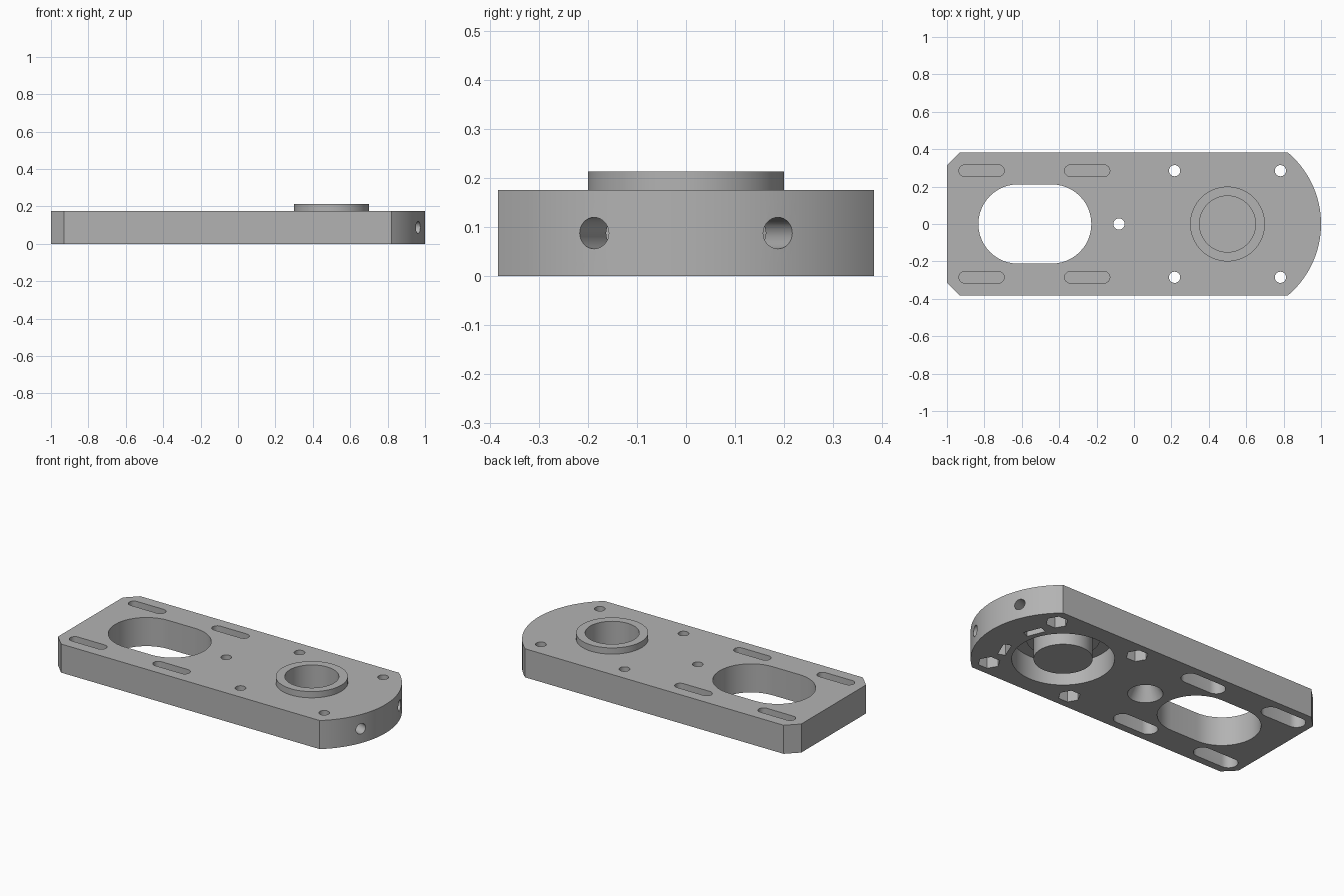
import bpy
import bmesh
from math import sin, cos, pi, radians, asin
from mathutils import Matrix

cube = bpy.data.objects.get("Cube")
if cube:
    bpy.data.objects.remove(cube)

grey = bpy.data.materials.new("plain grey")
grey.use_nodes = True
grey.diffuse_color = (0.45, 0.45, 0.45, 1)
grey.node_tree.nodes["Principled BSDF"].inputs["Base Color"].default_value = (0.45, 0.45, 0.45, 1)

HEIGHT = 0.175
HALF_WIDTH = 0.383
HUB_X = 0.5
OVER = 0.05


def make_object(name, bm):
    bmesh.ops.recalc_face_normals(bm, faces=bm.faces)
    mesh = bpy.data.meshes.new(name)
    bm.to_mesh(mesh)
    bm.free()
    mesh.materials.append(grey)
    obj = bpy.data.objects.new(name, mesh)
    bpy.context.collection.objects.link(obj)
    return obj


def prism(name, outline, z0, z1):
    """Extrude a flat outline between two heights."""
    bm = bmesh.new()
    face = bm.faces.new([bm.verts.new((x, y, z0)) for x, y in outline])
    grown = bmesh.ops.extrude_face_region(bm, geom=[face])["geom"]
    for v in grown:
        if isinstance(v, bmesh.types.BMVert):
            v.co.z = z1
    return make_object(name, bm)


def cylinder(name, x, y, r0, z0, z1, r1=None, sides=48):
    bm = bmesh.new()
    place = Matrix.Translation((x, y, (z0 + z1) / 2))
    bmesh.ops.create_cone(bm, cap_ends=True, segments=sides, radius1=r0,
                          radius2=r0 if r1 is None else r1, depth=z1 - z0, matrix=place)
    return make_object(name, bm)


def slot_outline(x, y, half, r, steps=24):
    """Rounded slot lying along x."""
    pts = []
    for side, start in ((1, -pi / 2), (-1, pi / 2)):
        for i in range(steps + 1):
            a = start + pi * i / steps
            pts.append((x + side * half + r * cos(a), y + r * sin(a)))
    return pts


def cut(target, cutter):
    mod = target.modifiers.new("cut", "BOOLEAN")
    mod.operation = "DIFFERENCE"
    mod.solver = "EXACT"
    mod.object = cutter
    bpy.context.view_layer.objects.active = target
    bpy.ops.object.modifier_apply(modifier=mod.name)
    bpy.data.objects.remove(cutter)


# Plate: chamfered corners at one end, round nose at the other
nose = asin(HALF_WIDTH / 0.5)
outline = [(HUB_X + 0.5 * cos(a), 0.5 * sin(a))
           for a in (nose * (i / 24 - 1) for i in range(49))]
outline += [(-0.93, HALF_WIDTH), (-1, 0.313), (-1, -0.313), (-0.93, -HALF_WIDTH)]
plate = prism("plate", outline, 0, HEIGHT)

# Large oval window
cut(plate, prism("window_cutter", slot_outline(-0.53, 0, 0.09, 0.212), -OVER, HEIGHT + OVER))

# Bearing recess underneath and the opening for the hub
cut(plate, cylinder("recess_cutter", HUB_X, 0, 0.278, -OVER, 0.14, sides=80))
cut(plate, cylinder("hub_cutter", HUB_X, 0, 0.18, 0.1, HEIGHT + OVER, sides=64))

# Countersunk centre hole
cut(plate, cylinder("centre_hole_cutter", -0.08, 0, 0.03, -OVER, HEIGHT + OVER))
cut(plate, cylinder("countersink_cutter", -0.08, 0, 0.097, -0.001, 0.12, r1=0.031))

for side in (1, -1):
    y = 0.285 * side
    # Slots: narrow above, wide below, with a thin web between
    for x in (-0.815, -0.25):
        cut(plate, prism("slot_cutter", slot_outline(x, y, 0.09, 0.031, 12), 0.1, HEIGHT + OVER))
        cut(plate, prism("nut_slot_cutter", slot_outline(x, y, 0.09, 0.052, 12), -OVER, 0.093))
    # Bolt holes with hexagonal nut pockets underneath
    for x in (0.217, 0.783):
        cut(plate, cylinder("bolt_cutter", x, y, 0.03, -OVER, HEIGHT + OVER, sides=32))
        hexagon = [(x + 0.062 * cos(i * pi / 3), y + 0.062 * sin(i * pi / 3)) for i in range(6)]
        cut(plate, prism("nut_cutter", hexagon, -OVER, 0.09))
    # Radial screw holes through the nose, each with a nut slit
    turn = Matrix.Translation((HUB_X, 0, 0)) @ Matrix.Rotation(radians(22 * side), 4, "Z")
    screw = cylinder("screw_cutter", 0, 0, 0.032, -0.2, 0.2, sides=32)
    screw.data.transform(turn @ Matrix.Translation((0.42, 0, HEIGHT / 2))
                         @ Matrix.Rotation(pi / 2, 4, "Y"))
    cut(plate, screw)
    slit = prism("slit_cutter", [(0.31, -0.055), (0.355, -0.055), (0.355, 0.055), (0.31, 0.055)],
                 -OVER, 0.14)
    slit.data.transform(turn)
    cut(plate, slit)

# Hub: raised rim, shoulder and hollow spindle closed at the bottom
profile = [(0, 0.002), (0.16, 0.002), (0.16, 0.125), (0.2, 0.125),
           (0.2, 0.213), (0.15, 0.213), (0.15, 0.04), (0, 0.04)]
bm = bmesh.new()
verts = [bm.verts.new((r, 0, z)) for r, z in profile]
edges = [bm.edges.new(pair) for pair in zip(verts, verts[1:])]
bmesh.ops.spin(bm, geom=verts + edges, axis=(0, 0, 1), cent=(0, 0, 0),
               angle=2 * pi, steps=72, use_duplicate=False)
bmesh.ops.remove_doubles(bm, verts=bm.verts, dist=0.0001)
bmesh.ops.translate(bm, verts=bm.verts, vec=(HUB_X, 0, 0))
hub = make_object("bearing_hub", bm)

# Smooth curved walls, keep edges sharp
for obj in (plate, hub):
    bpy.ops.object.select_all(action="DESELECT")
    obj.select_set(True)
    bpy.context.view_layer.objects.active = obj
    bpy.ops.object.shade_smooth_by_angle(angle=radians(30))
